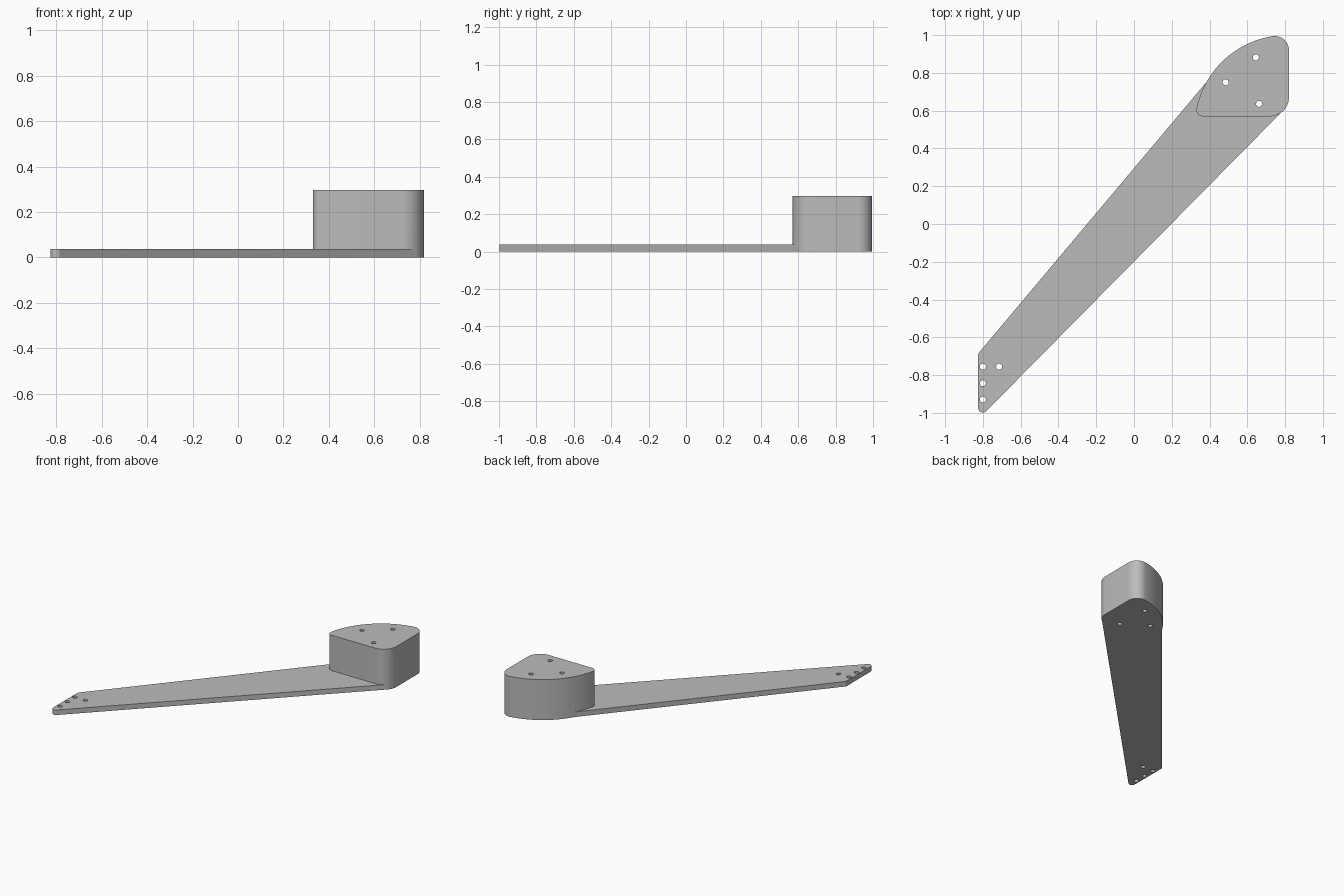
import bpy
import bmesh
from math import cos, sin, tan, radians
from mathutils import Vector

if "Cube" in bpy.data.objects:
    bpy.data.objects.remove(bpy.data.objects["Cube"])

PLATE_H, BLOCK_H, HOLE_R = 0.037, 0.298, 0.016

grey = bpy.data.materials.new("plain_grey")
grey.use_nodes = True
grey.diffuse_color = (0.5, 0.5, 0.5, 1)
grey.node_tree.nodes["Principled BSDF"].inputs["Base Color"].default_value = (0.5, 0.5, 0.5, 1)


def rounded(corners, steps=12):
    """Outline from (x, y, fillet radius) corners, counter-clockwise."""
    out = []
    for i, (x, y, r) in enumerate(corners):
        p = Vector((x, y))
        if r == 0:
            out.append(p)
            continue
        a = (Vector(corners[i - 1][:2]) - p).normalized()
        b = (Vector(corners[(i + 1) % len(corners)][:2]) - p).normalized()
        half = a.angle(b) / 2
        centre = p + (a + b).normalized() * (r / sin(half))
        start = p + a * (r / tan(half)) - centre
        end = p + b * (r / tan(half)) - centre
        turn = start.angle(end)
        for k in range(steps + 1):
            t = k / steps
            out.append(centre + (start * sin((1 - t) * turn) + end * sin(t * turn)) / sin(turn))
    return out


def add_prism(bm, outline, z0, z1):
    face = bm.faces.new([bm.verts.new((p[0], p[1], z0)) for p in outline])
    geom = bmesh.ops.extrude_face_region(bm, geom=[face])["geom"]
    top = [v for v in geom if isinstance(v, bmesh.types.BMVert)]
    bmesh.ops.translate(bm, verts=top, vec=(0, 0, z1 - z0))


def make_object(name, prisms):
    bm = bmesh.new()
    for outline, z0, z1 in prisms:
        add_prism(bm, outline, z0, z1)
    bmesh.ops.recalc_face_normals(bm, faces=bm.faces)
    mesh = bpy.data.meshes.new(name)
    bm.to_mesh(mesh)
    bm.free()
    mesh.materials.append(grey)
    obj = bpy.data.objects.new(name, mesh)
    bpy.context.collection.objects.link(obj)
    return obj


def boolean(target, tool, operation):
    bpy.context.view_layer.objects.active = target
    mod = target.modifiers.new(operation.lower(), "BOOLEAN")
    mod.operation, mod.solver, mod.object = operation, "EXACT", tool
    bpy.ops.object.modifier_apply(modifier=mod.name)
    bpy.data.objects.remove(tool)


# Long tapered plate
plate = rounded([(-0.825, -1.034, 0.025), (0.788, 0.599, 0), (0.7, 0.7, 0),
                 (0.42, 0.795, 0), (-0.825, -0.686, 0.025)])

# Tall block with one bowed side
bow = [(0.81 + 0.49 * cos(radians(a)), 0.51 + 0.49 * sin(radians(a)), 0)
       for a in [98.2 + (168 - 98.2) * k / 32 for k in range(33)]]
block = rounded([(0.327, 0.57, 0.035), (0.82, 0.57, 0.1), (0.82, 1.0, 0.075)] + bow)

bracket = make_object("bracket_arm", [(plate, 0, PLATE_H)])
boolean(bracket, make_object("mount_block", [(block, 0, BLOCK_H)]), "UNION")

# Through holes for the screws
holes = [(0.485, 0.75), (0.645, 0.882), (0.662, 0.636),
         (-0.8, -0.755), (-0.714, -0.755), (-0.8, -0.843), (-0.8, -0.93)]
drills = [([(x + HOLE_R * cos(radians(a)), y + HOLE_R * sin(radians(a)))
            for a in range(0, 360, 15)], -0.1, 0.5) for x, y in holes]
boolean(bracket, make_object("screw_holes", drills), "DIFFERENCE")

bpy.ops.object.select_all(action="DESELECT")
bracket.select_set(True)
bpy.context.view_layer.objects.active = bracket
bpy.ops.object.shade_smooth_by_angle(angle=radians(30))
